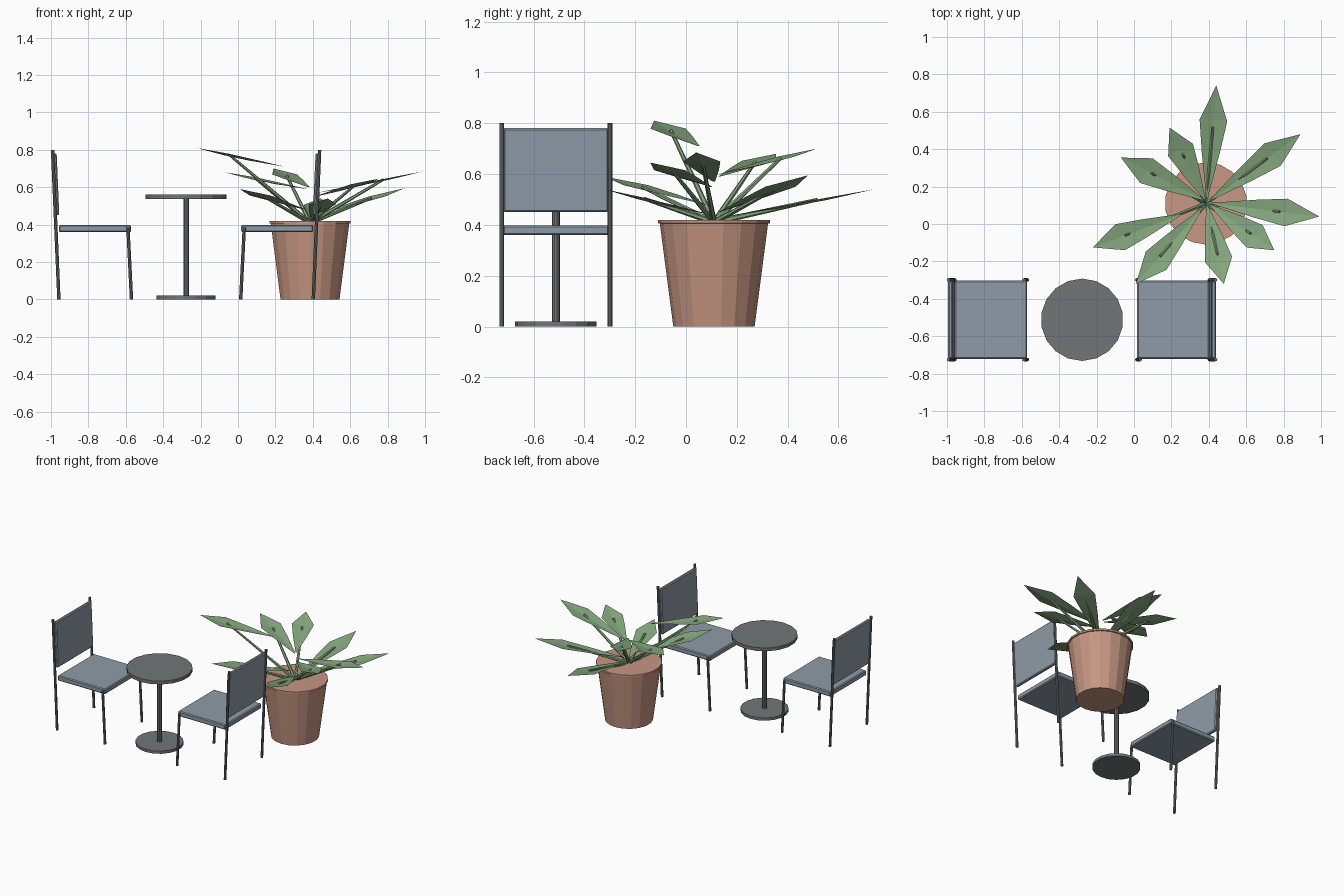
import bpy, bmesh
from math import atan2
from mathutils import Vector, Matrix

cube = bpy.data.objects.get("Cube")
if cube:
    bpy.data.objects.remove(cube, do_unlink=True)


def material(name, r, g, b):
    m = bpy.data.materials.new(name)
    m.use_nodes = True
    m.diffuse_color = (r, g, b, 1)
    m.node_tree.nodes["Principled BSDF"].inputs["Base Color"].default_value = (r, g, b, 1)
    return m


METAL = material("grey metal", 0.165, 0.18, 0.185)
FABRIC = material("blue grey fabric", 0.27, 0.33, 0.39)
CLAY = material("terracotta", 0.57, 0.31, 0.225)
LEAF = material("leaf green", 0.235, 0.39, 0.21)


def finish(name, bm, mat):
    mesh = bpy.data.meshes.new(name)
    bmesh.ops.recalc_face_normals(bm, faces=bm.faces)
    bm.to_mesh(mesh)
    bm.free()
    mesh.materials.append(mat)
    obj = bpy.data.objects.new(name, mesh)
    bpy.context.scene.collection.objects.link(obj)
    return obj


def rod(name, a, b, r1, r2, mat, sides=8):
    """Straight tapered rod between two points."""
    a, b = Vector(a), Vector(b)
    d = b - a
    matrix = Matrix.Translation((a + b) / 2) @ d.to_track_quat('Z', 'Y').to_matrix().to_4x4()
    bm = bmesh.new()
    bmesh.ops.create_cone(bm, cap_ends=True, segments=sides, radius1=r1, radius2=r2,
                          depth=d.length, matrix=matrix)
    return finish(name, bm, mat)


def pad(name, centre, size, tilt):
    """Bevelled slab, tilted about y."""
    bm = bmesh.new()
    matrix = Matrix.Translation(centre) @ Matrix.Rotation(tilt, 4, 'Y') @ Matrix.Diagonal((*size, 1))
    bmesh.ops.create_cube(bm, size=1, matrix=matrix)
    bmesh.ops.bevel(bm, geom=bm.edges[:], offset=0.006, segments=1, affect='EDGES')
    return finish(name, bm, FABRIC)


def lathe(name, centre, profile, mat, sides=18):
    """Faceted solid of revolution with flat caps."""
    bm = bmesh.new()
    rings = []
    for r, z in profile:
        ring = bmesh.ops.create_circle(bm, segments=sides, radius=r,
                                       matrix=Matrix.Translation((*centre, z)))
        rings.append(ring["verts"])
    for low, high in zip(rings, rings[1:]):
        for i in range(sides):
            j = (i + 1) % sides
            bm.faces.new((low[i], low[j], high[j], high[i]))
    bm.faces.new(rings[0])
    bm.faces.new(rings[-1])
    return finish(name, bm, mat)


# Two chairs facing each other across the table
TABLE_X, ROW_Y = -0.2775, -0.512


def chair(label, s):
    def x(offset):
        return TABLE_X + s * offset

    for side, y in (("front", ROW_Y - 0.213), ("rear", ROW_Y + 0.213)):
        rod(f"{label}_back_leg_{side}", (x(0.68), y, 0), (x(0.714), y, 0.8), 0.009, 0.009, METAL)
        rod(f"{label}_seat_leg_{side}", (x(0.292), y, 0), (x(0.311), y, 0.385), 0.009, 0.009, METAL)
    pad(f"{label}_seat", (x(0.487), ROW_Y, 0.379), (0.385, 0.418, 0.038), 0)
    pad(f"{label}_backrest", (x(0.697), ROW_Y, 0.616), (0.024, 0.414, 0.33), s * atan2(0.034, 0.8))


chair("left_side_chair", 1)
chair("right_side_chair", -1)

# Round pedestal table
lathe("table_base", (TABLE_X, ROW_Y), [(0.16, 0), (0.16, 0.02)], METAL)
lathe("table_post", (TABLE_X, ROW_Y), [(0.016, 0.015), (0.016, 0.54)], METAL, 10)
lathe("table_top", (TABLE_X, ROW_Y), [(0.22, 0.536), (0.22, 0.56)], METAL)

# Plant pot with a shallow lip
POT = (0.385, 0.11)
lathe("plant_pot", POT, [(0.16, 0), (0.213, 0.405), (0.22, 0.407), (0.22, 0.42)], CLAY)


def leaf(index, base, tip):
    """Pointed leaf blade creased along its midrib, with a stem to the pot."""
    base, tip = Vector(base), Vector(tip)
    along = tip - base
    across = along.cross(Vector((0, 0, 1))).normalized()
    crease = Vector((0, 0, -0.008))
    bm = bmesh.new()
    rows = []
    for t, half in ((0, 0.004), (0.4, 0.048), (0.69, 0.074)):
        mid = base + along * t
        rows.append([bm.verts.new(p) for p in
                     (mid - across * half, mid + crease * (t > 0), mid + across * half)])
    for a, b in zip(rows, rows[1:]):
        for i in range(2):
            bm.faces.new((a[i], a[i + 1], b[i + 1], b[i]))
    end = bm.verts.new(tip)
    for i in range(2):
        bm.faces.new((rows[-1][i], rows[-1][i + 1], end))
    finish(f"leaf_{index}", bm, LEAF)
    rod(f"stem_{index}", (*POT, 0.41), base + along * 0.63, 0.012, 0.007, LEAF, 6)


# Leaf base and tip positions around the plant
LEAVES = [
    ((0.39, 0.14, 0.43), (0.44, 0.74, 0.54)),
    ((0.41, 0.13, 0.45), (0.89, 0.48, 0.595)),
    ((0.42, 0.11, 0.57), (0.99, 0.04, 0.685)),
    ((0.41, 0.10, 0.55), (0.75, -0.14, 0.645)),
    ((0.39, 0.10, 0.44), (0.48, -0.32, 0.54)),
    ((0.36, 0.08, 0.48), (0.01, -0.32, 0.59)),
    ((0.25, 0.05, 0.71), (-0.22, -0.125, 0.81)),
    ((0.37, 0.13, 0.59), (-0.07, 0.355, 0.68)),
    ((0.38, 0.13, 0.60), (0.19, 0.515, 0.70)),
]
for n, (start, end) in enumerate(LEAVES, 1):
    leaf(n, start, end)
